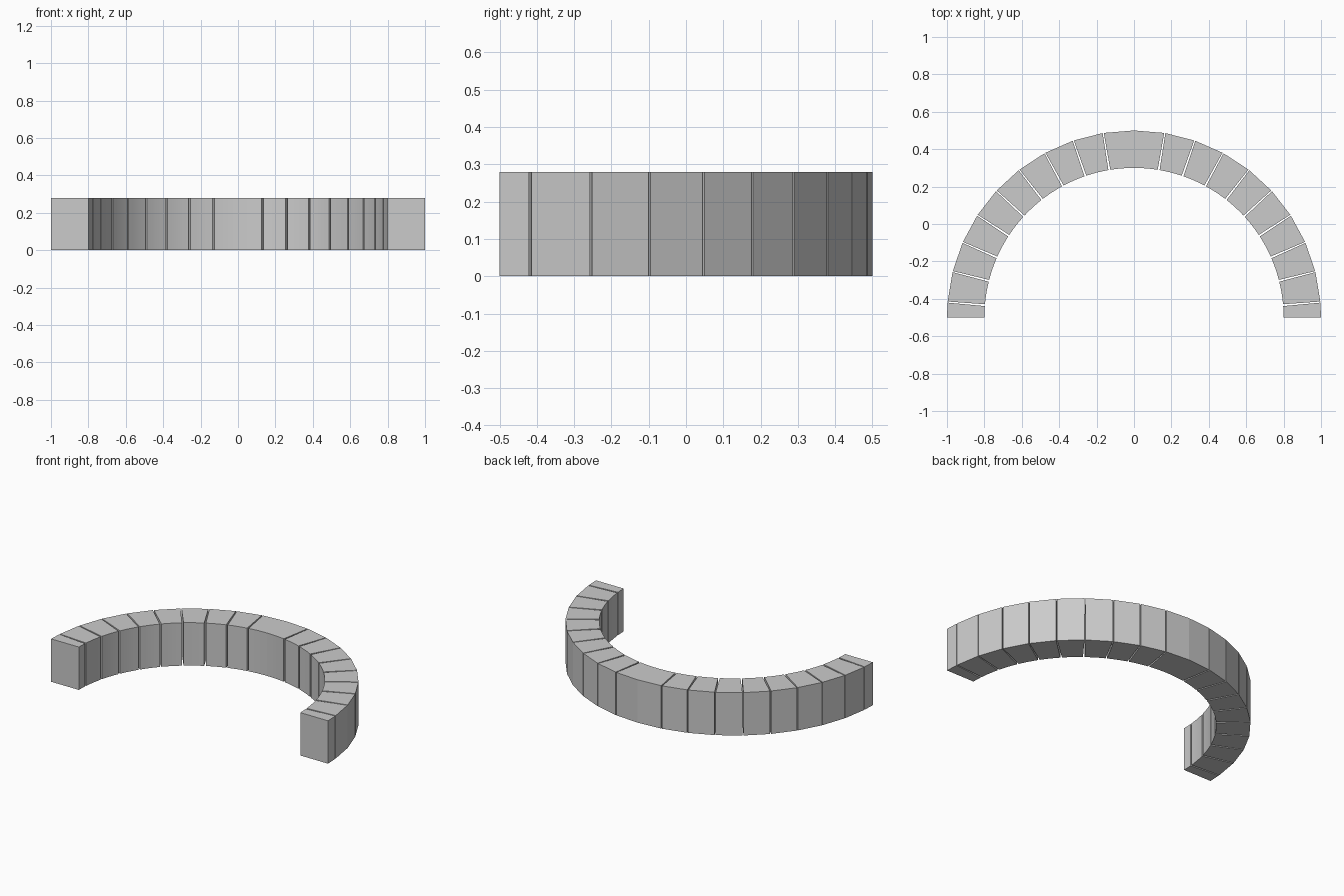
import bpy
import bmesh
from math import cos, sin, pi

cube = bpy.data.objects.get("Cube")
if cube:
    bpy.data.objects.remove(cube, do_unlink=True)

OUTER, INNER, HEIGHT = 1.0, 0.8, 0.28
CENTRE_Y = -0.5
STEP = pi / 19
GAP_OUT, GAP_IN = 0.003, 0.005   # half widths of the joints

stone = bpy.data.materials.new("grey stone")
stone.use_nodes = True
colour = (0.6, 0.6, 0.6, 1)
stone.diffuse_color = colour
stone.node_tree.nodes["Principled BSDF"].inputs["Base Color"].default_value = colour


def point(radius, angle):
    return radius * cos(angle), CENTRE_Y + radius * sin(angle)


def block(name, start, end, open_start, open_end):
    """Wedge block: flat outer face, curved inner face, narrow joints."""
    def span(radius, gap, steps):
        a = start + open_start * gap / radius
        b = end - open_end * gap / radius
        return [point(radius, a + (b - a) * i / steps) for i in range(steps + 1)]

    outline = span(OUTER, GAP_OUT, 1) + span(INNER, GAP_IN, 4)[::-1]
    bm = bmesh.new()
    face = bm.faces.new([bm.verts.new((x, y, 0)) for x, y in outline])
    raised = bmesh.ops.extrude_face_region(bm, geom=[face])["geom"]
    tops = [v for v in raised if isinstance(v, bmesh.types.BMVert)]
    bmesh.ops.translate(bm, verts=tops, vec=(0, 0, HEIGHT))
    bmesh.ops.recalc_face_normals(bm, faces=bm.faces)
    mesh = bpy.data.meshes.new(name)
    bm.to_mesh(mesh)
    bm.free()
    mesh.materials.append(stone)
    obj = bpy.data.objects.new(name, mesh)
    bpy.context.collection.objects.link(obj)
    bpy.ops.object.select_all(action="DESELECT")
    obj.select_set(True)
    bpy.context.view_layer.objects.active = obj
    bpy.ops.object.shade_smooth_by_angle(angle=pi / 6)


# Half-width end blocks, then nine full blocks on each side up to the crown
block("left_end_block", 0, STEP / 2, 0, 1)
block("right_end_block", pi - STEP / 2, pi, 1, 0)
for i in range(9):
    a = STEP * (i + 0.5)
    crown = i == 8
    block(f"left_block_{i + 1}", a, a + STEP, 1, not crown)
    block(f"right_block_{i + 1}", pi - a - STEP, pi - a, not crown, 1)
